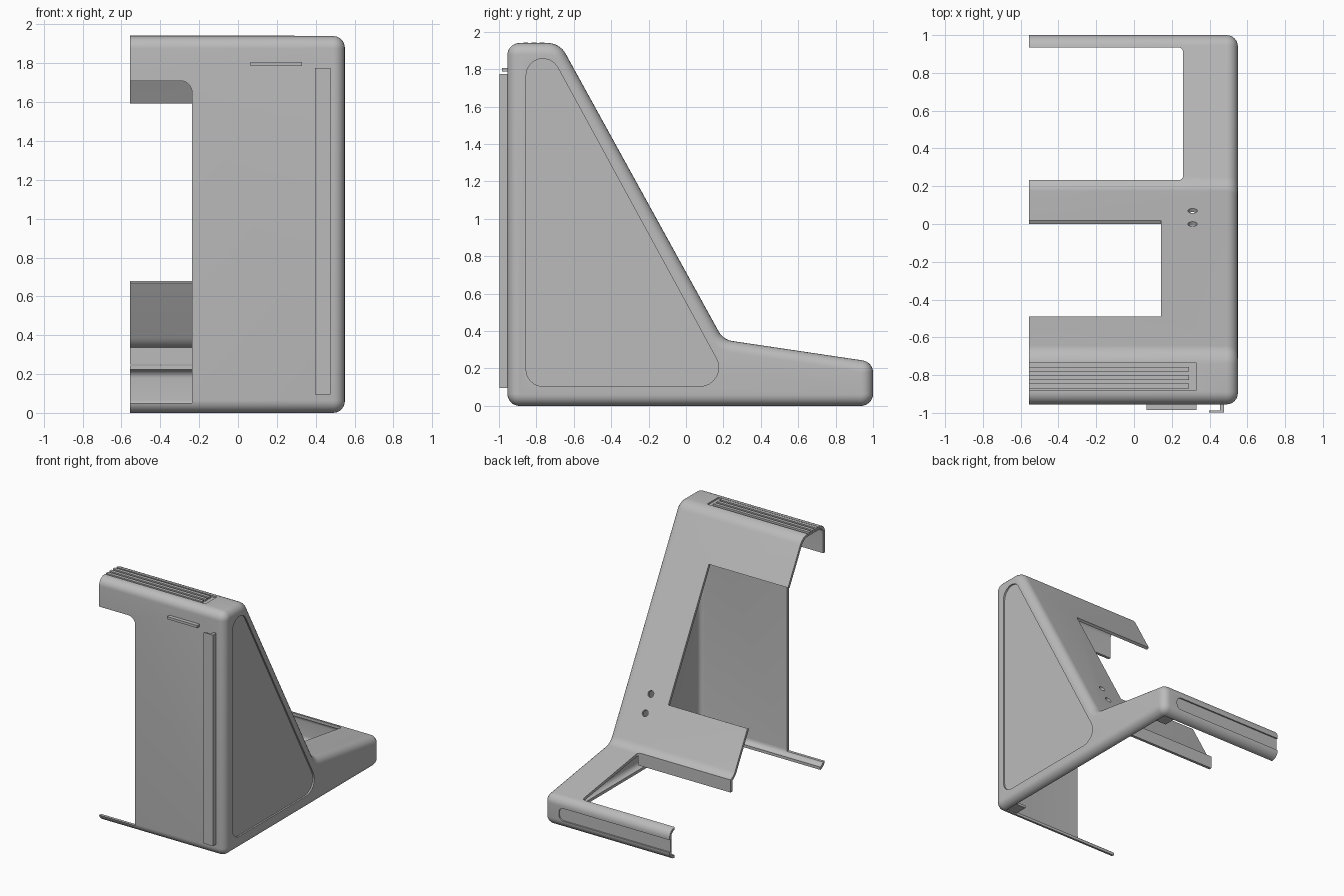
import bpy, bmesh, math
from mathutils import Vector

cube = bpy.data.objects.get("Cube")
if cube:
    bpy.data.objects.remove(cube, do_unlink=True)

grey = bpy.data.materials.new("light grey plastic")
grey.use_nodes = True
grey.diffuse_color = (0.5, 0.5, 0.5, 1)
grey.node_tree.nodes["Principled BSDF"].inputs["Base Color"].default_value = (0.5, 0.5, 0.5, 1)

OPEN_X, SIDE_X, WALL, EDGE = -0.555, 0.55, 0.022, 0.06


def rounded(corners, inset=0.0, steps=8):
    """Counter-clockwise polygon of (a, b, radius), offset inward, with arc corners."""
    n, out = len(corners), []
    for i in range(n):
        prev, cur, nxt = (Vector(corners[j % n][:2]) for j in (i - 1, i, i + 1))
        d0, d1 = (cur - prev).normalized(), (nxt - cur).normalized()
        n0, n1 = Vector((-d0.y, d0.x)), Vector((-d1.y, d1.x))
        turn = 1 if d0.cross(d1) > 0 else -1
        radius = corners[i][2]
        # the arc centre is shared by every offset of the outline
        centre = cur + (n0 + n1) * (turn * radius / (1 + n0.dot(n1)))
        r = radius - turn * inset
        start = math.atan2(-turn * n0.y, -turn * n0.x)
        sweep = turn * d0.angle(d1)
        for k in range(steps + 1):
            a = start + sweep * k / steps
            out.append((centre.x + r * math.cos(a), centre.y + r * math.sin(a)))
    return out


def place(axis, a, b, c):
    return {"X": (c, a, b), "Y": (a, c, b), "Z": (a, b, c)}[axis]


def loft(name, axis, rings):
    """Closed solid through a list of (outline, position along axis)."""
    bm = bmesh.new()
    loops = [[bm.verts.new(place(axis, a, b, c)) for a, b in pts] for pts, c in rings]
    for low, high in zip(loops, loops[1:]):
        for i in range(len(low)):
            j = (i + 1) % len(low)
            bm.faces.new((low[i], low[j], high[j], high[i]))
    bm.faces.new(loops[0][::-1])
    bm.faces.new(loops[-1])
    bmesh.ops.recalc_face_normals(bm, faces=bm.faces)
    mesh = bpy.data.meshes.new(name)
    bm.to_mesh(mesh)
    bm.free()
    mesh.materials.append(grey)
    obj = bpy.data.objects.new(name, mesh)
    bpy.context.collection.objects.link(obj)
    return obj


def prism(name, axis, corners, lo, hi):
    pts = rounded(corners)
    return loft(name, axis, [(pts, lo), (pts, hi)])


def box(name, x, y, z):
    pts = [(x[0], y[0]), (x[1], y[0]), (x[1], y[1]), (x[0], y[1])]
    return loft(name, "Z", [(pts, z[0]), (pts, z[1])])


def rect(a, b, r):
    return [(a[0], b[0], r), (a[1], b[0], r), (a[1], b[1], r), (a[0], b[1], r)]


def cut(target, cutter):
    mod = target.modifiers.new("cut", "BOOLEAN")
    mod.operation, mod.solver, mod.object = "DIFFERENCE", "EXACT", cutter
    bpy.context.view_layer.objects.active = target
    bpy.ops.object.modifier_apply(modifier=mod.name)
    bpy.data.objects.remove(cutter, do_unlink=True)


# Hollow housing with a rounded side wall, open at the other end
profile = [(-0.955, 0, 0.065), (1, 0, 0.065), (1, 0.235, 0.065),
           (0.199, 0.354, 0.1), (-0.675, 1.94, 0.11), (-0.955, 1.94, 0.065)]
rings = []
for skin in (0, WALL):
    r = EDGE - skin
    arc = [(rounded(profile, EDGE - r * math.cos(t)), SIDE_X - EDGE + r * math.sin(t))
           for t in (math.pi / 2 * k / 6 for k in range(7))]
    path = [(rounded(profile, skin), OPEN_X)] + arc
    rings += path if skin else path[::-1]
housing = loft("housing", "X", rings)

# Open underside, front opening, foot opening
cut(housing, box("bottom_cutter", (-1, 0.49), (-0.895, 0.935), (-0.1, 0.045)))
cut(housing, prism("front_cutter", "Y", [(-1, 0.05, 0.002), (-0.237, 0.05, 0.002),
                                         (-0.237, 1.71, 0.06), (-1, 1.71, 0.002)], -1.1, -0.8))
cut(housing, prism("foot_cutter", "Z", rect((-1, 0.26), (0.232, 0.935), 0.025), 0.12, 0.6))

# Window and two round holes through the sloping wall
tilt = math.atan2(0.874, 1.586)
window = box("window_cutter", (-1, 0.142), (-0.15, 0.15), (-0.528, 0.528))
window.location, window.rotation_euler.x = (0, -0.235, 1.142), tilt
bpy.context.view_layer.update()
cut(housing, window)
for y in (0.0, 0.07):
    hole = prism("hole_cutter", "Y", rect((-0.025, 0.025), (-0.025, 0.025), 0.0249), -0.1, 0.1)
    hole.location, hole.rotation_euler.x = (0.31, y, 0.715 - 1.814 * y), tilt
    bpy.context.view_layer.update()
    cut(housing, hole)

# Shallow recesses: side panel, top vent, back slot
cut(housing, prism("side_cutter", "X", [(-0.855, 0.105, 0.09), (0.243, 0.105, 0.1),
                                        (-0.855, 2.12, 0.09)], 0.537, 0.7))
cut(housing, box("vent_cutter", (-1, 0.33), (-0.88, -0.737), (1.928, 2.1)))
cut(housing, prism("slot_cutter", "Y", rect((-1, 0.42), (0.065, 0.165), 0.04), 0.989, 1.1))

bpy.ops.object.select_all(action="DESELECT")
housing.select_set(True)
bpy.context.view_layer.objects.active = housing
bpy.ops.object.shade_smooth_by_angle(angle=math.radians(30))

# Raised vent bars
for i in range(3):
    y = -0.87 + 0.044 * i
    box(f"vent_bar_{i + 1}", (OPEN_X, 0.29), (y, y + 0.026), (1.92, 1.944))

# Lip hanging below the sloping wall
box("slope_lip", (OPEN_X, 0.26), (0.21, 0.232), (0.25, 0.345))

# Rails on the front wall
box("vertical_rail_web", (0.455, 0.477), (-0.99, -0.95), (0.095, 1.775))
box("vertical_rail_flange", (0.397, 0.477), (-0.998, -0.988), (0.095, 1.775))
box("horizontal_rail", (0.065, 0.33), (-0.985, -0.95), (1.787, 1.807))

# Mounting tabs in the two lower corners
for name, y in (("front", -0.9), ("back", 0.83)):
    box(f"{name}_corner_tab", (0.39, 0.5), (y, y + 0.11), (0.01, 0.03))
